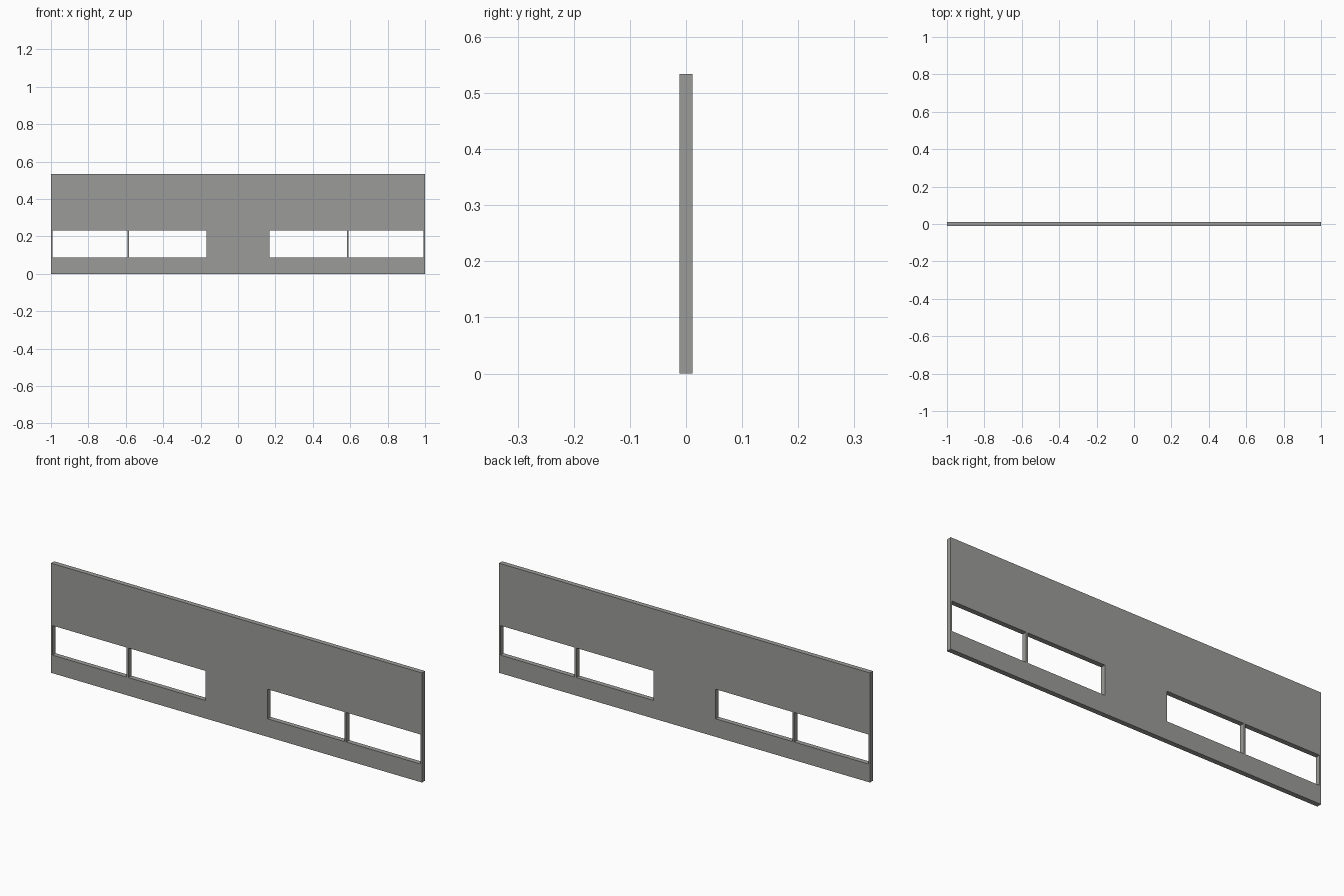
import bpy, bmesh, math

if "Cube" in bpy.data.objects:
    bpy.data.objects.remove(bpy.data.objects["Cube"])

HALF_DEPTH = 0.012
# Grid lines of the panel: half of the x lines are mirrored
half_x = [0.168, 0.583, 0.592, 0.992, 1.0]
xs = [-x for x in reversed(half_x)] + half_x
zs = [0.0, 0.088, 0.232, 0.534]

# Columns that are cut by openings in the middle row (thin posts stay solid)
open_columns = {1, 3, 5, 7} - {5}
open_columns = {i for i in range(len(xs) - 1)
                if xs[i + 1] - xs[i] > 0.02 and abs(xs[i] + xs[i + 1]) > 0.1}

bm = bmesh.new()
verts = [[bm.verts.new((x, -HALF_DEPTH, z)) for x in xs] for z in zs]
for r in range(len(zs) - 1):
    for c in range(len(xs) - 1):
        if r == 1 and c in open_columns:
            continue
        bm.faces.new((verts[r][c], verts[r][c + 1],
                      verts[r + 1][c + 1], verts[r + 1][c]))

# Give the panel its thickness, keeping the front faces
ret = bmesh.ops.extrude_face_region(bm, geom=bm.faces[:], use_keep_orig=True)
moved = [g for g in ret["geom"] if isinstance(g, bmesh.types.BMVert)]
bmesh.ops.translate(bm, verts=moved, vec=(0, 2 * HALF_DEPTH, 0))
bmesh.ops.recalc_face_normals(bm, faces=bm.faces[:])

mesh = bpy.data.meshes.new("wall_panel")
bm.to_mesh(mesh)
bm.free()
panel = bpy.data.objects.new("wall_panel", mesh)
bpy.context.collection.objects.link(panel)

# Warm grey finish
grey = bpy.data.materials.new("warm grey")
grey.diffuse_color = (0.33, 0.33, 0.32, 1.0)
grey.use_nodes = True
grey.node_tree.nodes["Principled BSDF"].inputs["Base Color"].default_value = grey.diffuse_color
mesh.materials.append(grey)
